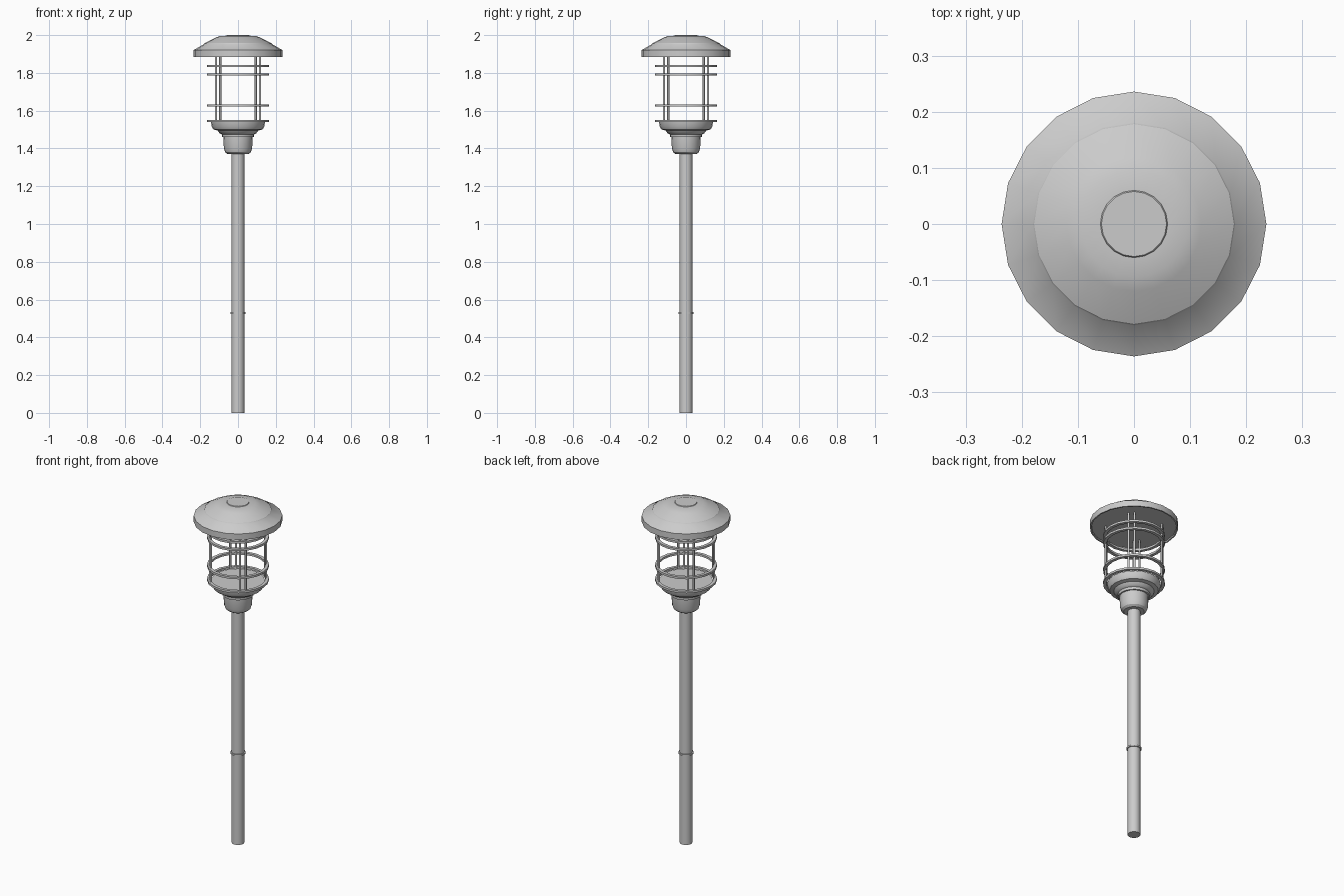
import bpy, bmesh, math

if "Cube" in bpy.data.objects:
    bpy.data.objects.remove(bpy.data.objects["Cube"])


def finish(name, bm, angle=30):
    bmesh.ops.remove_doubles(bm, verts=bm.verts, dist=1e-5)
    bmesh.ops.recalc_face_normals(bm, faces=bm.faces)
    me = bpy.data.meshes.new(name)
    bm.to_mesh(me)
    bm.free()
    ob = bpy.data.objects.new(name, me)
    bpy.context.collection.objects.link(ob)
    bpy.ops.object.select_all(action='DESELECT')
    ob.select_set(True)
    bpy.context.view_layer.objects.active = ob
    bpy.ops.object.shade_smooth_by_angle(angle=math.radians(angle))
    return ob


def lathe(name, profile, sides=20, closed=False):
    """Spin an (r, z) profile around the z axis."""
    bm = bmesh.new()
    vs = [bm.verts.new((r, 0, z)) for r, z in profile]
    edges = [bm.edges.new(p) for p in zip(vs, vs[1:])]
    if closed:
        edges.append(bm.edges.new((vs[-1], vs[0])))
    bmesh.ops.spin(bm, geom=vs + edges, cent=(0, 0, 0), axis=(0, 0, 1),
                   angle=math.tau, steps=sides, use_merge=True)
    return finish(name, bm)


# Ground pole and its joint collar
lathe("pole", [(0, 0), (0.034, 0), (0.034, 1.40), (0, 1.40)])
lathe("pole_collar", [(0.03, 0.524), (0.04, 0.524), (0.04, 0.533), (0.03, 0.533)], closed=True)

# Socket on top of the pole
lathe("socket", [(0, 1.37), (0.055, 1.37), (0.068, 1.38), (0.075, 1.40),
                 (0.077, 1.462), (0, 1.462)])

# Stepped dish holding the cage
lathe("dish", [(0, 1.455), (0.085, 1.46), (0.086, 1.475), (0.097, 1.48), (0.108, 1.495),
               (0.13, 1.50), (0.139, 1.515), (0.143, 1.54), (0, 1.54)])

# Cage rings
for i, z in enumerate((1.545, 1.627, 1.792, 1.836)):
    lathe(f"cage_ring_{i + 1}", [(0.147, z - 0.006), (0.165, z - 0.006),
                                 (0.165, z + 0.006), (0.147, z + 0.006)], closed=True)

# Pairs of thin rods on the four diagonals
for i in range(4):
    for j, off in enumerate((-6, 6)):
        a = math.radians(45 + 90 * i + off)
        bm = bmesh.new()
        bmesh.ops.create_cone(bm, cap_ends=True, segments=8, radius1=0.006, radius2=0.006, depth=0.36)
        bmesh.ops.translate(bm, verts=bm.verts, vec=(0.15 * math.cos(a), 0.15 * math.sin(a), 1.72))
        finish(f"cage_rod_{i * 2 + j + 1}", bm, 50)

# Domed cap
lathe("cap", [(0, 2.0), (0.058, 2.0), (0.06, 1.997), (0.095, 1.995), (0.12, 1.986),
              (0.178, 1.957), (0.181, 1.952), (0.236, 1.92), (0.236, 1.885),
              (0.228, 1.885), (0.226, 1.892), (0, 1.892)])
